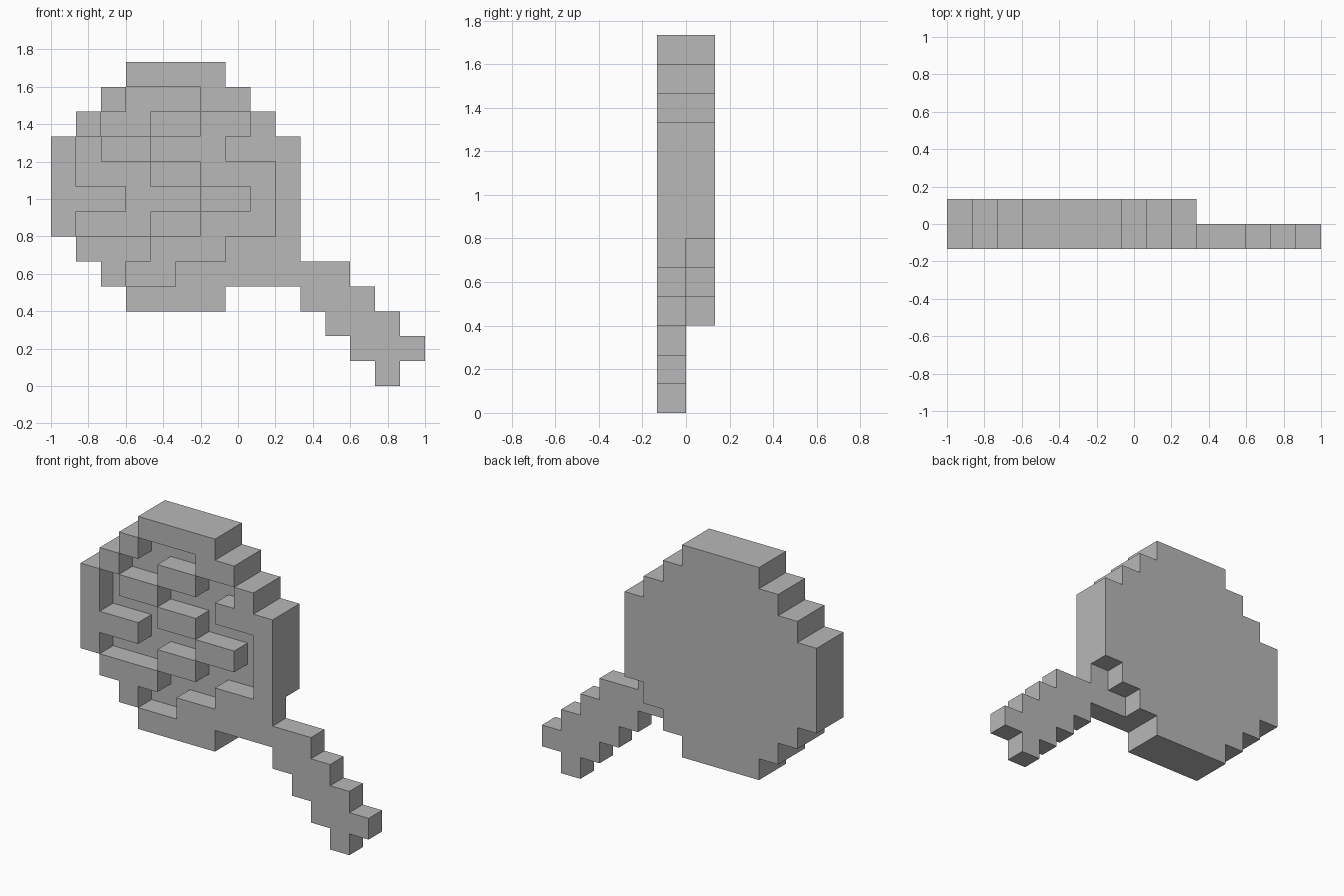
import bpy, bmesh
from mathutils import Vector

if "Cube" in bpy.data.objects:
    bpy.data.objects.remove(bpy.data.objects["Cube"])

U = 2 / 15  # size of one block

# Front layer, top row first: raised candy swirl and the diagonal stick
FRONT = [
    "...####",
    "..#...##",
    ".#..##..#",
    "#.##...###",
    "#...##...#",
    "###...##.#",
    "#...##...#",
    ".###...###",
    "..#..#######",
    "...####...###",
    "...........###",
    "............###",
    ".............#",
]
ROWS = len(FRONT)
front = {(x, 0, ROWS - 1 - r) for r, line in enumerate(FRONT)
         for x, c in enumerate(line) if c == "#"}

# Back layer: a full stepped disc, ten blocks across
back = set()
for k in range(10):
    inset = max(0, 3 - k, k - 6)
    back |= {(x, 1, k + 3) for x in range(inset, 10 - inset)}

solid = front | back
stick = {(x, y, z) for x, y, z in front if (x, 1, z) not in back}

grey = bpy.data.materials.new("mid grey")
grey.use_nodes = True
colour = (0.48, 0.48, 0.48, 1)
grey.diffuse_color = colour
grey.node_tree.nodes["Principled BSDF"].inputs["Base Color"].default_value = colour


def build_part(name, cells):
    """Make the exposed block sides of a part and merge them into flat faces."""
    bm = bmesh.new()
    for cell in sorted(cells):
        centre = Vector(cell) + Vector((0.5, 0.5, 0.5))
        for axis in range(3):
            for sign in (-1, 1):
                n = Vector((0, 0, 0))
                n[axis] = sign
                if tuple(int(a + b) for a, b in zip(cell, n)) in solid:
                    continue
                a = Vector((0, 0, 0))
                a[(axis + 1) % 3] = 0.5
                b = n.cross(a)
                mid = centre + n / 2
                corners = [mid - a - b, mid + a - b, mid + a + b, mid - a + b]
                bm.faces.new([bm.verts.new((p - Vector((7.5, 1, 0))) * U)
                              for p in corners])
    bmesh.ops.remove_doubles(bm, verts=bm.verts, dist=U / 100)
    bmesh.ops.dissolve_limit(bm, angle_limit=0.01, verts=bm.verts, edges=bm.edges)
    mesh = bpy.data.meshes.new(name)
    bm.to_mesh(mesh)
    bm.free()
    mesh.materials.append(grey)
    bpy.context.collection.objects.link(bpy.data.objects.new(name, mesh))


build_part("candy_disc", back)
build_part("candy_swirl", front - stick)
build_part("stick", stick)
